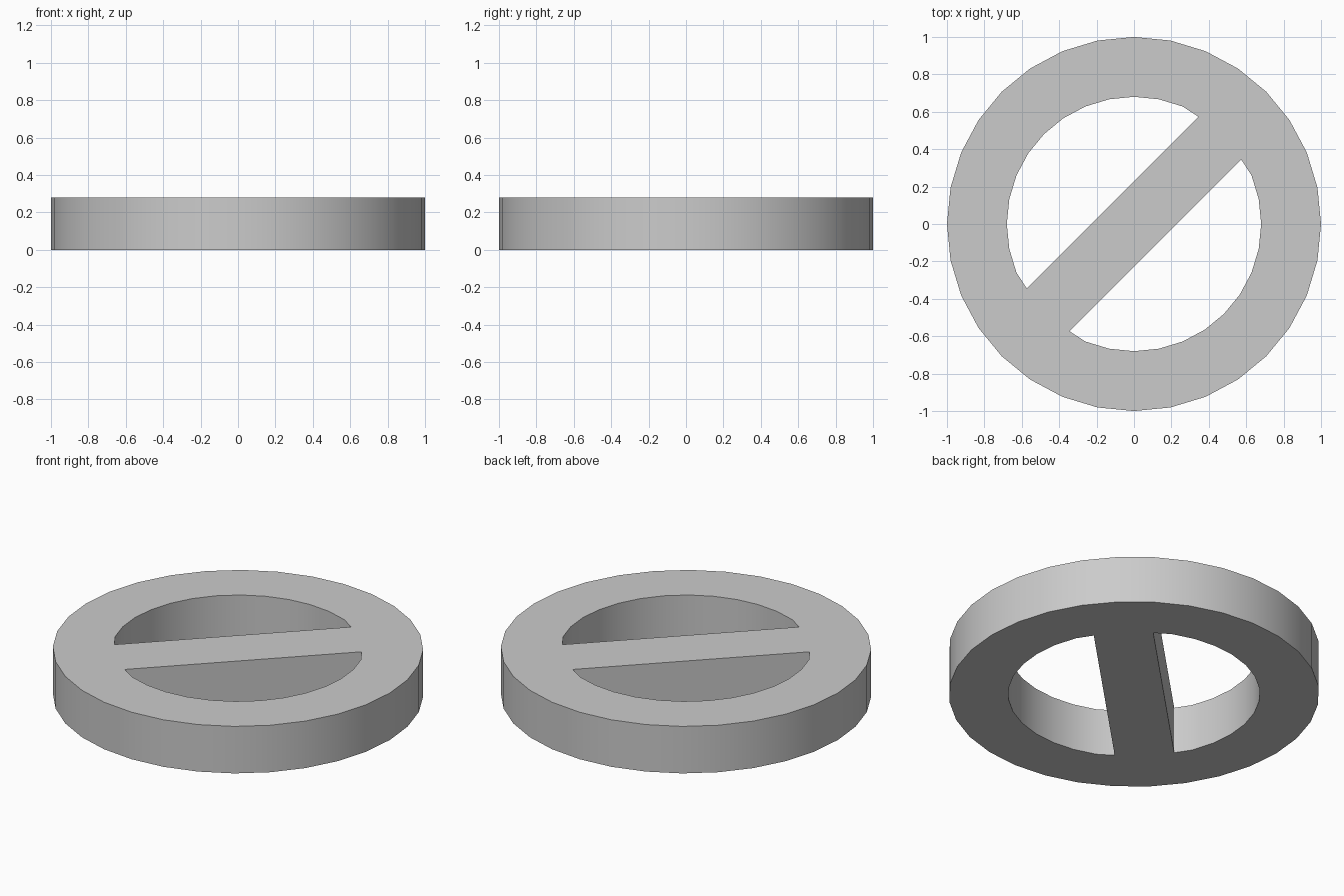
import bpy, bmesh
from math import sin, cos, tau, radians

if "Cube" in bpy.data.objects:
    bpy.data.objects.remove(bpy.data.objects["Cube"])

SEGMENTS, R_OUT, R_IN, HEIGHT = 32, 1.0, 0.68, 0.28
STEP = tau / SEGMENTS

bm = bmesh.new()


def add_loop(points):
    verts = [bm.verts.new((x, y, 0)) for x, y in points]
    for a, b in zip(verts, verts[1:] + verts[:1]):
        bm.edges.new((a, b))


# Outer rim outline
add_loop([(R_OUT * cos(i * STEP), R_OUT * sin(i * STEP)) for i in range(SEGMENTS)])

# Two segment-shaped openings that leave the diagonal bar between them
opening = [(0.345, 0.573)]
opening += [(R_IN * cos(i * STEP), R_IN * sin(i * STEP)) for i in range(6, 19)]
opening += [(-0.573, -0.345)]
for s in (1, -1):
    add_loop([(s * x, s * y) for x, y in opening])

# Fill the outline around the openings and raise it to full thickness
bmesh.ops.triangle_fill(bm, use_beauty=True, edges=bm.edges[:])
res = bmesh.ops.extrude_face_region(bm, geom=bm.faces[:], use_keep_orig=True)
top = [v for v in res["geom"] if isinstance(v, bmesh.types.BMVert)]
bmesh.ops.translate(bm, verts=top, vec=(0, 0, HEIGHT))
bmesh.ops.recalc_face_normals(bm, faces=bm.faces[:])

mesh = bpy.data.meshes.new("ring_with_diagonal_bar")
bm.to_mesh(mesh)
bm.free()
ring = bpy.data.objects.new("ring_with_diagonal_bar", mesh)
bpy.context.collection.objects.link(ring)

# Smooth round walls, crisp rims
bpy.context.view_layer.objects.active = ring
ring.select_set(True)
bpy.ops.object.shade_smooth_by_angle(angle=radians(30))
